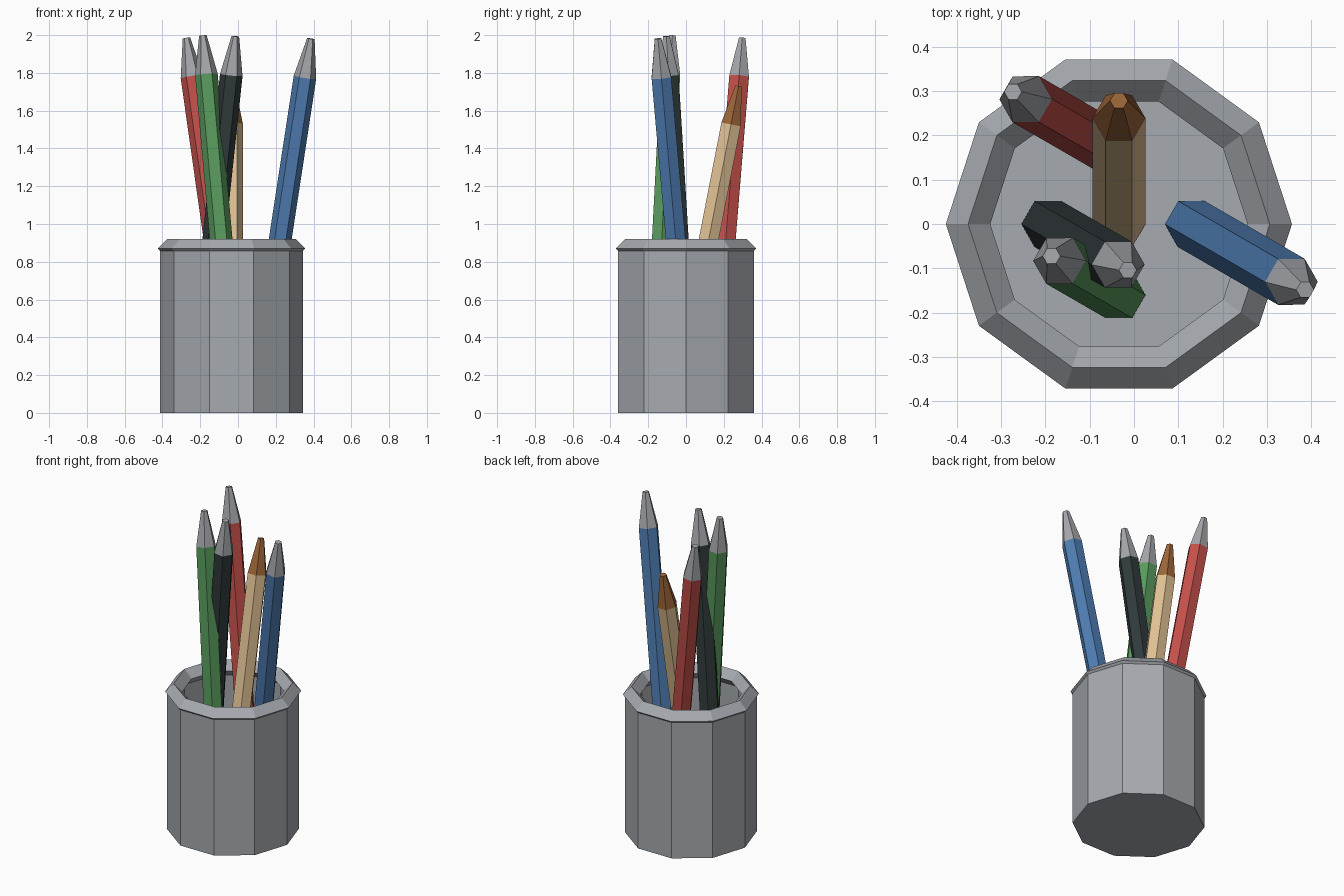
import bpy, bmesh, math
from mathutils import Vector

if "Cube" in bpy.data.objects:
    bpy.data.objects.remove(bpy.data.objects["Cube"])

CX = -0.034       # cup centre
SIDES = 10
FLOOR = 0.295


def material(name, rgb):
    m = bpy.data.materials.new(name)
    m.diffuse_color = (*rgb, 1)
    m.use_nodes = True
    m.node_tree.nodes["Principled BSDF"].inputs["Base Color"].default_value = m.diffuse_color
    return m


grey = material("cup_grey", (0.38, 0.40, 0.43))
lead = material("lead_grey", (0.37, 0.38, 0.40))
brown = material("lead_brown", (0.33, 0.13, 0.04))
red = material("red_paint", (0.56, 0.08, 0.07))
green = material("green_paint", (0.10, 0.33, 0.11))
blue = material("blue_paint", (0.075, 0.20, 0.44))
black = material("black_paint", (0.03, 0.042, 0.043))
tan = material("tan_paint", (0.75, 0.54, 0.30))


def lathe(name, profile, sides, mats, closed=False, tip_z=None):
    """Stack polygon rings (radius, z); cap the ends or join them in a loop."""
    bm = bmesh.new()
    rings = []
    for r, z in profile:
        rings.append([bm.verts.new((r * math.cos(2 * math.pi * i / sides),
                                    r * math.sin(2 * math.pi * i / sides), z))
                      for i in range(sides)])
    pairs = list(zip(rings, rings[1:]))
    if closed:
        pairs.append((rings[-1], rings[0]))
    else:
        bm.faces.new(rings[0][::-1])
        bm.faces.new(rings[-1])
    for a, b in pairs:
        for i in range(sides):
            j = (i + 1) % sides
            bm.faces.new((a[i], a[j], b[j], b[i]))
    bmesh.ops.recalc_face_normals(bm, faces=bm.faces)
    # sharpened end takes the second colour
    if tip_z is not None:
        for f in bm.faces:
            f.material_index = int(f.calc_center_median().z > tip_z)
    me = bpy.data.meshes.new(name)
    bm.to_mesh(me)
    bm.free()
    for m in mats:
        me.materials.append(m)
    ob = bpy.data.objects.new(name, me)
    bpy.context.collection.objects.link(ob)
    return ob


# Cup body: outer wall, inner wall and raised floor
cup = lathe("cup_body", [(0.378, 0), (0.378, 0.865), (0.34, 0.865), (0.34, FLOOR)],
            SIDES, [grey])
cup.location.x = CX

# Rim: diamond-section ring
rim = lathe("cup_rim", [(0.39, 0.87), (0.34, 0.92), (0.29, 0.87), (0.34, 0.82)],
            SIDES, [grey], closed=True)
rim.location.x = CX


# Pencils: base offset, tilt, lean direction, body length
def pencil(name, offset, tilt, azimuth, length, paint, tip):
    ob = lathe(name, [(0.06, 0), (0.06, length), (0.02, length + 0.207)],
               6, [paint, tip], tip_z=length + 0.05)
    t, a = math.radians(tilt), math.radians(azimuth)
    d = Vector((math.sin(t) * math.cos(a), math.sin(t) * math.sin(a), math.cos(t)))
    ob.rotation_mode = 'QUATERNION'
    ob.rotation_quaternion = Vector((0, 0, 1)).rotation_difference(d)
    ob.location = (CX + offset[0], offset[1], 0.3)


pencil("blue_pencil", (0.163, 0), 10, -30, 1.5, blue, lead)
pencil("black_pencil", (-0.16, 0), 7, -30, 1.5, black, lead)
pencil("green_pencil", (0, -0.16), 5.9, 150, 1.5, green, lead)
pencil("red_pencil", (0, 0.16), 9.3, 150, 1.5, red, lead)
pencil("tan_pencil", (0, 0), 11, 90, 1.25, tan, brown)
